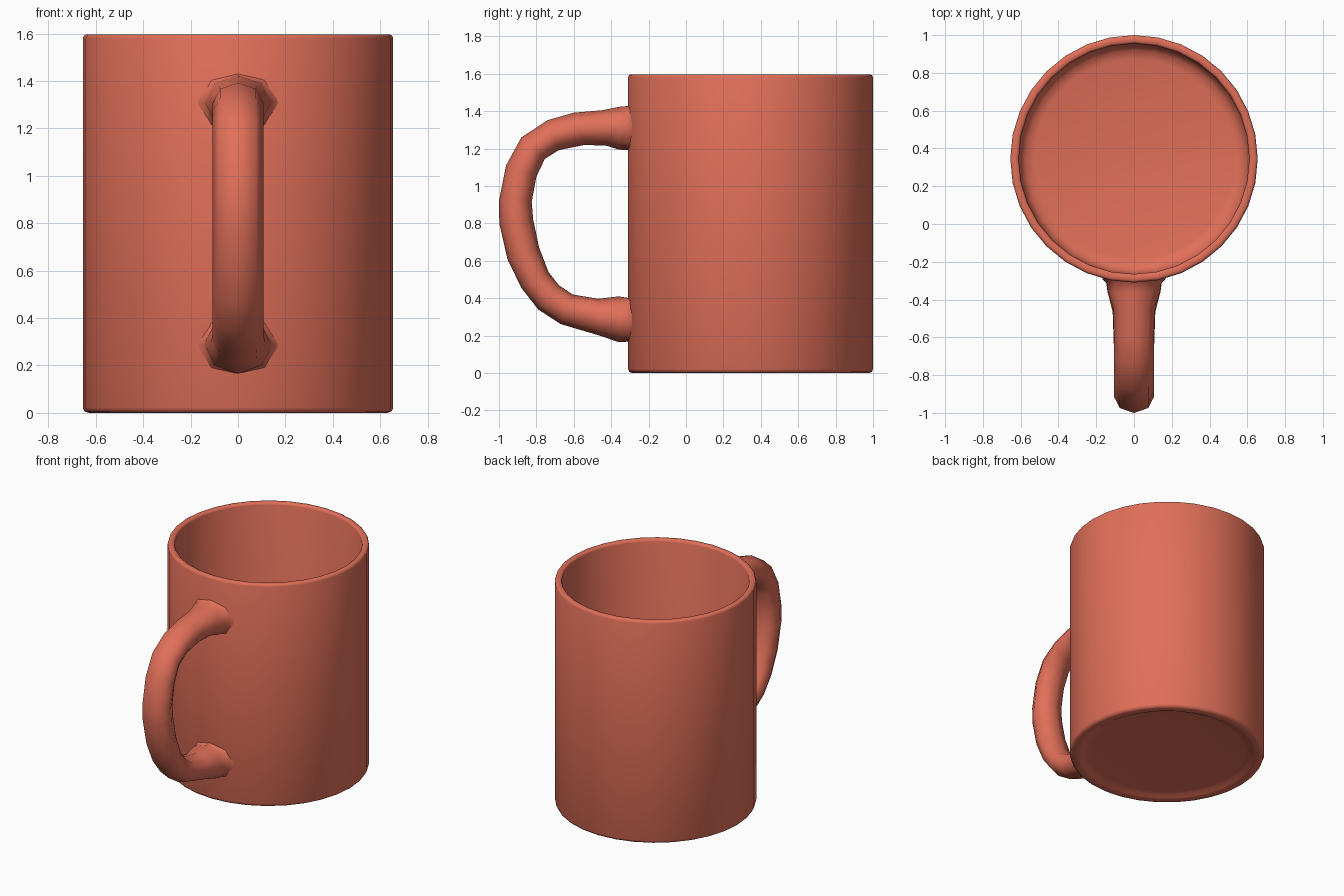
import bpy, bmesh, math
from mathutils import Vector

if "Cube" in bpy.data.objects:
    bpy.data.objects.remove(bpy.data.objects["Cube"])

CY = 0.345   # body axis position in y
SIDES = 32

clay = bpy.data.materials.new("red_clay")
clay.diffuse_color = (0.75, 0.16, 0.10, 1)
clay.use_nodes = True
clay.node_tree.nodes["Principled BSDF"].inputs["Base Color"].default_value = clay.diffuse_color


def make_object(name, bm, angle):
    bmesh.ops.recalc_face_normals(bm, faces=bm.faces)
    mesh = bpy.data.meshes.new(name)
    bm.to_mesh(mesh)
    bm.free()
    ob = bpy.data.objects.new(name, mesh)
    bpy.context.collection.objects.link(ob)
    mesh.materials.append(clay)
    bpy.ops.object.select_all(action='DESELECT')
    ob.select_set(True)
    bpy.context.view_layer.objects.active = ob
    bpy.ops.object.shade_smooth_by_angle(angle=math.radians(angle))
    return ob


def skin(bm, rings):
    """Bridge consecutive closed rings and cap both ends."""
    loops = [[bm.verts.new(p) for p in ring] for ring in rings]
    for a, b in zip(loops, loops[1:]):
        n = len(a)
        for i in range(n):
            j = (i + 1) % n
            bm.faces.new((a[i], a[j], b[j], b[i]))
    bm.faces.new(loops[0])
    bm.faces.new(loops[-1])


# Body: one lathe profile (radius, z) from recessed base, over the rim, to the inner floor
profile = [(0.52, 0.022), (0.56, 0.018), (0.585, 0.004), (0.60, 0.0), (0.63, 0.0),
           (0.648, 0.006), (0.655, 0.022), (0.655, 1.58), (0.651, 1.591), (0.643, 1.596),
           (0.622, 1.596), (0.614, 1.591), (0.61, 1.58), (0.61, 0.15),
           (0.60, 0.11), (0.575, 0.08), (0.53, 0.068)]
turn = [2 * math.pi * i / SIDES for i in range(SIDES)]
bm = bmesh.new()
skin(bm, [[(r * math.cos(t), CY + r * math.sin(t), z) for t in turn] for r, z in profile])
make_object("mug_body", bm, 60)

# Handle: (outer y, outer z, inner y, inner z, half width) stations, top to bottom
stations = [
    (-0.288, 1.455, -0.288, 1.165, 0.17), (-0.312, 1.428, -0.312, 1.192, 0.145),
    (-0.36, 1.423, -0.36, 1.195, 0.138), (-0.45, 1.405, -0.42, 1.215, 0.113),
    (-0.60, 1.392, -0.54, 1.22, 0.107), (-0.74, 1.352, -0.68, 1.192, 0.107),
    (-0.88, 1.26, -0.755, 1.145, 0.107), (-0.962, 1.11, -0.80, 1.05, 0.107),
    (-1.0, 0.92, -0.825, 0.915, 0.107), (-0.998, 0.80, -0.817, 0.82, 0.107),
    (-0.955, 0.61, -0.785, 0.67, 0.107), (-0.88, 0.455, -0.735, 0.54, 0.107),
    (-0.79, 0.34, -0.68, 0.47, 0.107), (-0.67, 0.262, -0.605, 0.42, 0.107),
    (-0.46, 0.20, -0.47, 0.397, 0.113), (-0.36, 0.165, -0.36, 0.41, 0.14),
    (-0.312, 0.168, -0.312, 0.402, 0.147), (-0.288, 0.14, -0.288, 0.43, 0.17)]
rings = []
for oy, oz, iy, iz, w in stations:
    outer, inner = Vector((0, oy, oz)), Vector((0, iy, iz))
    mid, arm = (outer + inner) / 2, (outer - inner) / 2
    rings.append([mid + arm * math.cos(a) + Vector((w * math.sin(a), 0, 0))
                  for a in (math.pi * k / 4 for k in range(8))])
bm = bmesh.new()
skin(bm, rings)
make_object("handle", bm, 75)
